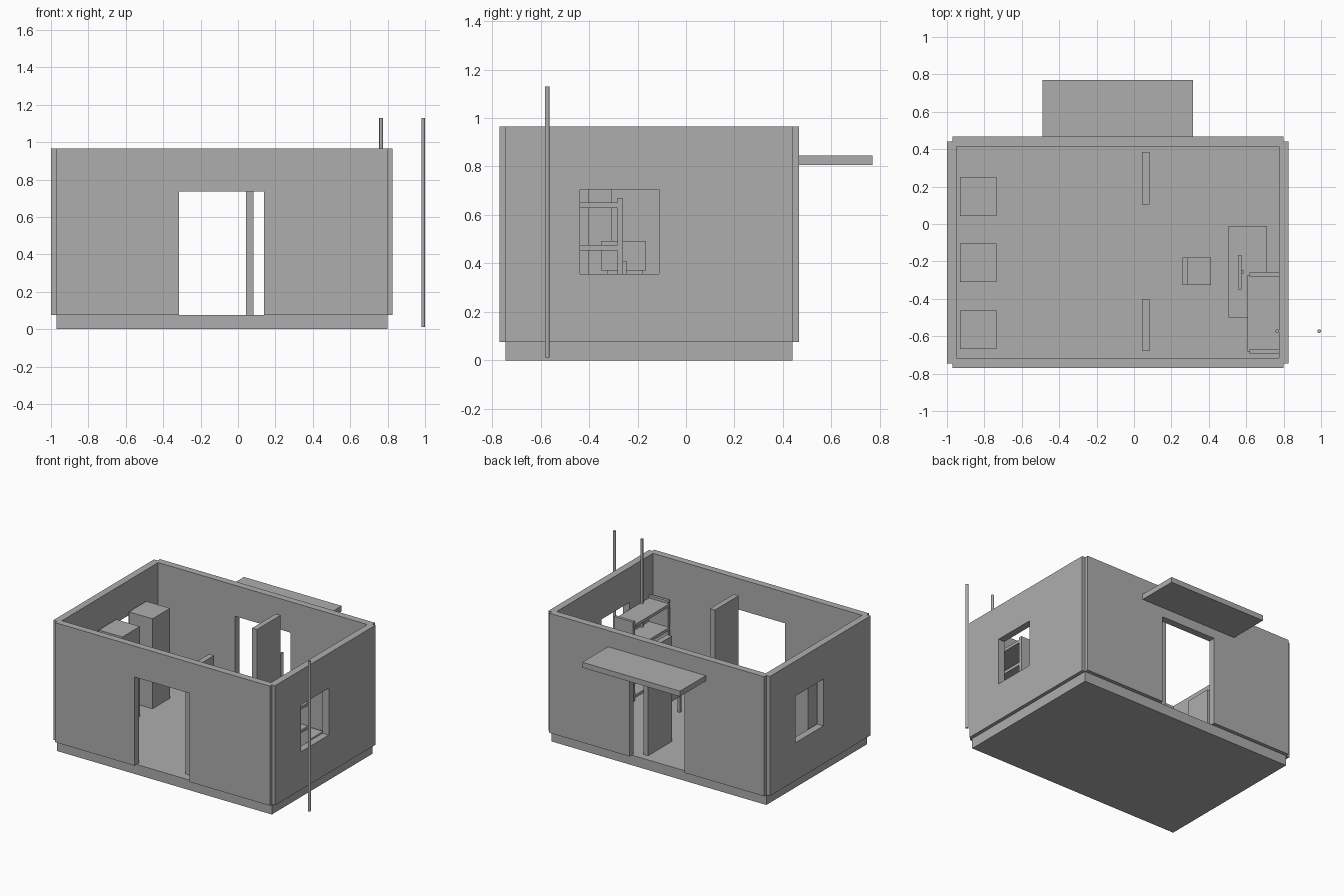
import bpy
import bmesh
from mathutils import Matrix, Vector

old = bpy.data.objects.get("Cube")
if old:
    bpy.data.objects.remove(old, do_unlink=True)

GREY = (0.42, 0.42, 0.42, 1.0)
mat = bpy.data.materials.new("plain grey")
mat.use_nodes = True
mat.diffuse_color = GREY
mat.node_tree.nodes["Principled BSDF"].inputs["Base Color"].default_value = GREY


def add_object(name, bm):
    mesh = bpy.data.meshes.new(name)
    bm.to_mesh(mesh)
    bm.free()
    mesh.materials.append(mat)
    obj = bpy.data.objects.new(name, mesh)
    bpy.context.scene.collection.objects.link(obj)
    return obj


def box(name, xs, ys, zs):
    """Box given by its low and high limits on each axis."""
    lo, hi = Vector((xs[0], ys[0], zs[0])), Vector((xs[1], ys[1], zs[1]))
    bm = bmesh.new()
    bmesh.ops.create_cube(
        bm, size=1,
        matrix=Matrix.Translation((lo + hi) / 2) @ Matrix.Diagonal((*(hi - lo), 1)))
    return add_object(name, bm)


def pole(name, x, y, z0, z1, radius=0.01):
    bm = bmesh.new()
    bmesh.ops.create_cone(
        bm, cap_ends=True, segments=16, radius1=radius, radius2=radius,
        depth=z1 - z0, matrix=Matrix.Translation((x, y, (z0 + z1) / 2)))
    obj = add_object(name, bm)
    for face in obj.data.polygons:
        face.use_smooth = len(face.vertices) == 4
    return obj


def cut(wall, xs, ys, zs):
    """Cut a box-shaped opening through a wall."""
    cutter = box("cutter", xs, ys, zs)
    cutter.hide_render = True
    mod = wall.modifiers.new("opening", "BOOLEAN")
    mod.operation = "DIFFERENCE"
    mod.solver = "EXACT"
    mod.object = cutter
    bpy.context.view_layer.objects.active = wall
    bpy.ops.object.modifier_apply(modifier=mod.name)
    bpy.data.objects.remove(cutter, do_unlink=True)


FLOOR = 0.075
WALL_X, WALL_Y = (-0.97, 0.80), (-0.745, 0.44)
WALL_Z = (FLOOR, 0.965)

# Floor slab
box("floor_slab", WALL_X, WALL_Y, (0, FLOOR))

# Front and back walls, each with a doorway
for name, y in (("front_wall", -0.743), ("back_wall", 0.441)):
    wall = box(name, WALL_X, (y - 0.026, y + 0.026), WALL_Z)
    cut(wall, (-0.315, 0.14), (y - 0.1, y + 0.1), (FLOOR - 0.05, 0.735))

# Side walls, each with a window
for name, x, y in (("right_side_wall", -0.974, -0.025),
                   ("left_side_wall", 0.80, -0.275)):
    wall = box(name, (x - 0.026, x + 0.026), WALL_Y, WALL_Z)
    cut(wall, (x - 0.1, x + 0.1), (y - 0.163, y + 0.163), (0.357, 0.705))

# Canopy over the back doorway
box("canopy", (-0.49, 0.315), (0.465, 0.77), (0.805, 0.845))

# Interior partitions
for name, y in (("front_partition", -0.54), ("back_partition", 0.245)):
    box(name, (0.042, 0.082), (y - 0.14, y + 0.14), (FLOOR, 0.86))

# Row of cabinets
for i, y in enumerate((-0.565, -0.207, 0.147)):
    box(f"cabinet_{i + 1}", (-0.93, -0.735), (y - 0.103, y + 0.103), (FLOOR, 0.745))

# Shelving unit
for name, y in (("front_shelf_side", -0.681), ("back_shelf_side", -0.271)):
    box(name, (0.618, 0.775), (y - 0.011, y + 0.011), (FLOOR, 0.67))
for i, z in enumerate((0.115, 0.29, 0.465, 0.64)):
    box(f"shelf_{i + 1}", (0.607, 0.775), (-0.681, -0.273), (z - 0.011, z + 0.011))

# Desk
box("desk_top", (0.505, 0.71), (-0.50, -0.01), (0.29, 0.315))
for name, y in (("front_desk_side", -0.488), ("back_desk_side", -0.022)):
    box(name, (0.515, 0.70), (y - 0.01, y + 0.01), (FLOOR, 0.29))

# Monitor and stand
box("monitor", (0.557, 0.575), (-0.35, -0.165), (0.37, 0.493))
box("monitor_stand", (0.575, 0.585), (-0.265, -0.245), (0.315, 0.41))

# Chair
box("chair_seat", (0.26, 0.412), (-0.325, -0.18), (0.195, 0.22))
box("chair_back", (0.26, 0.285), (-0.325, -0.18), (0.22, 0.38))
for x in (0.272, 0.40):
    for y in (-0.313, -0.192):
        box("chair_leg", (x - 0.01, x + 0.01), (y - 0.01, y + 0.01), (FLOOR, 0.195))

# Tall poles inside and outside the window wall
pole("outer_pole", 0.99, -0.573, 0.012, 1.13)
pole("inner_pole", 0.765, -0.573, 0.012, 1.13)
